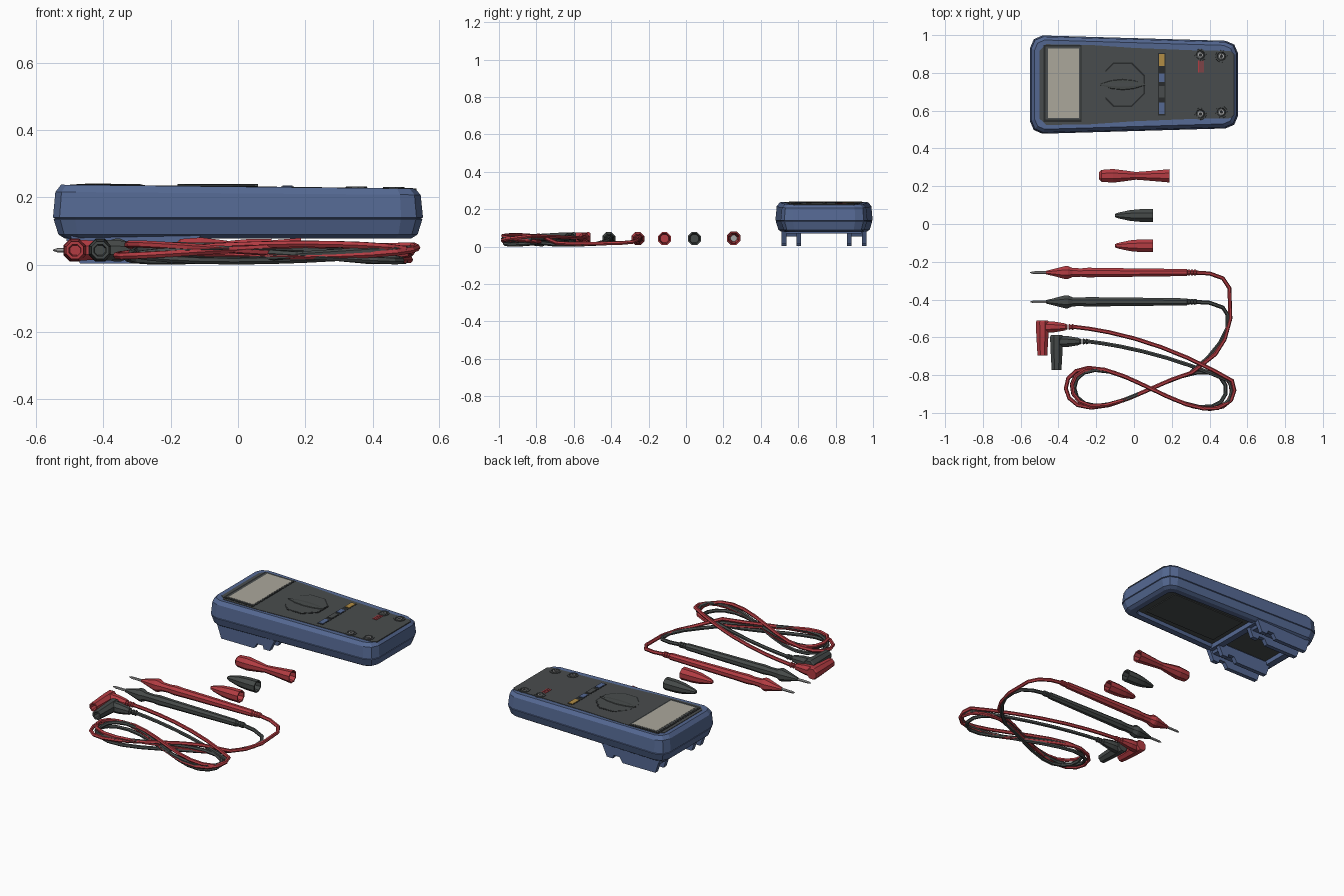
import bpy, bmesh, math
from mathutils import Vector

old = bpy.data.objects.get("Cube")
if old:
    bpy.data.objects.remove(old, do_unlink=True)


def material(name, r, g, b):
    m = bpy.data.materials.new(name)
    m.use_nodes = True
    m.diffuse_color = (r, g, b, 1)
    m.node_tree.nodes["Principled BSDF"].inputs["Base Color"].default_value = (r, g, b, 1)
    return m


BLUE = material("case blue", .09, .14, .29)
PANEL = material("panel grey", .066, .073, .074)
BLACK = material("black", .022, .024, .025)
RED = material("lead red", .45, .045, .055)
DARK = material("lead charcoal", .06, .068, .066)
SCREEN = material("screen beige", .41, .39, .33)
OCHRE = material("button ochre", .45, .27, .06)
METAL = material("probe metal", .36, .36, .36)


def finish(name, bm, *mats):
    bmesh.ops.recalc_face_normals(bm, faces=bm.faces)
    mesh = bpy.data.meshes.new(name)
    bm.to_mesh(mesh)
    bm.free()
    for m in mats:
        mesh.materials.append(m)
    bpy.context.collection.objects.link(bpy.data.objects.new(name, mesh))


def loft(name, rings, *mats):
    """Skin closed rings; the two end caps take the last material."""
    bm = bmesh.new()
    loops = [[bm.verts.new(p) for p in ring] for ring in rings]
    n = len(loops[0])
    for a, b in zip(loops, loops[1:]):
        for i in range(n):
            j = (i + 1) % n
            bm.faces.new((a[i], a[j], b[j], b[i]))
    for end in (loops[0], loops[-1]):
        bm.faces.new(end).material_index = len(mats) - 1
    finish(name, bm, *mats)


def lathe(name, centre, axis, profile, *mats, sides=8):
    """Turn (position, radius) pairs around a line along axis through centre."""
    axis = Vector(axis)
    u = axis.orthogonal().normalized()
    v = axis.cross(u)
    rings = []
    for pos, r in profile:
        mid = Vector(centre) + axis * pos
        angles = [math.tau * (i + .5) / sides for i in range(sides)]
        rings.append([mid + (u * math.cos(a) + v * math.sin(a)) * r for a in angles])
    loft(name, rings, *mats)


def top(x):
    """Height of the sloping face of the meter."""
    return .231 - .011 * x


def facing(name, corners, mat, lift=.004, drop=.01):
    """Thin plate lying on the sloping face."""
    loft(name, [[(x, y, top(x) + h) for x, y in corners] for h in (-drop, lift)], mat)


def plate(name, x0, x1, y0, y1, mat, lift=.004):
    facing(name, [(x0, y0), (x1, y0), (x1, y1), (x0, y1)], mat, lift)


MID = .738


def outline(inset, z, slope=0):
    """Tapered plan of the meter with rounded corners."""
    pts = []
    for sx, sy in ((-1, -1), (1, -1), (1, 1), (-1, 1)):
        half = (.26 if sx < 0 else .232) - inset
        x, y = sx * (.55 - inset), sy * half
        c = .065 - inset * .5
        trio = [(x, y - sy * c), (x - sx * c * .3, y - sy * c * .3), (x - sx * c, y)]
        pts += trio if sx * sy > 0 else trio[::-1]
    return [(x, MID + y, z - slope * x) for x, y in pts]


# Meter case with a fine seam and a recessed dark underside
loft("meter_case", [
    outline(.075, .1), outline(.07, .078), outline(.035, .078), outline(.016, .09),
    outline(.002, .135), outline(.006, .137), outline(.0, .14),
    outline(.007, .212, .008), outline(.024, .232, .011), outline(.06, .23, .011)], BLUE)
loft("underside_floor", [outline(.076, .098), outline(.076, .11)], PANEL)

# Control panel, narrower towards the sockets
EDGE = [(-.5, .18), (-.465, .214), (-.23, .21), (0, .194), (.3, .182), (.51, .178), (.53, .16)]
facing("control_panel", [(x, MID - h) for x, h in EDGE] + [(x, MID + h) for x, h in EDGE[::-1]],
       PANEL, .002)

# Display
plate("screen_frame", -.48, -.277, .54, .948, BLACK, .0035)
plate("screen_surround", -.468, -.284, .552, .94, PANEL, .0045)
plate("screen_glass", -.455, -.29, .56, .93, SCREEN, .0055)

# Rotary selector: thin ring, disc and pointed grip
DIAL = (-.06, .738, top(-.06))
lathe("selector_ring", DIAL, (0, 0, 1), [(-.01, .128), (.003, .128)], BLACK)
lathe("selector_disc", DIAL, (0, 0, 1), [(-.01, .121), (.004, .119)], PANEL)


def lens(width, z):
    xs = [-.12, -.06, 0, .06, .12]
    side = [(x, width * (1 - (x / .125) ** 2)) for x in xs]
    pts = [(x, -y) for x, y in side] + [(x, y) for x, y in reversed(side)]
    return [(DIAL[0] + x, DIAL[1] + y, DIAL[2] + z) for x, y in pts]


loft("selector_grip", [lens(.032, 0), lens(.026, .007), lens(.01, .008)], DARK, PANEL)

# Button strip
plate("button_strip", .128, .166, .575, .905, BLACK, .003)
for name, y, half, mat in (("mode", .868, .031, OCHRE), ("range", .775, .022, BLUE),
                           ("hold", .7, .03, PANEL), ("light", .612, .03, BLUE)):
    plate(name + "_button", .132, .162, y - half, y + half, mat, .006)

# Input sockets and the red warning mark
for i, (x, y) in enumerate(((.352, .895), (.463, .888), (.352, .583), (.463, .592))):
    spot = (x, y, top(x))
    lathe(f"socket_{i + 1}", spot, (0, 0, 1),
          [(-.01, .034), (.005, .032), (.005, .024), (.002, .022)], PANEL, BLACK, sides=10)
    lathe(f"socket_contact_{i + 1}", spot, (0, 0, 1),
          [(-.01, .015), (.005, .014), (.005, .009), (.003, .008)], METAL, BLACK)
for i in range(3):
    plate(f"warning_mark_{i + 1}", .34 + .011 * i, .347 + .011 * i, .802, .865, RED, .0035)


# Stand below: paired legs with clip notches, joined into arches
def slab(name, profile, y0, y1, mat):
    loft(name, [[(x, y, z) for x, z in profile] for y in (y0, y1)], mat)


LEG = [(-.5, .09), (-.47, .004), (-.25, .004), (-.23, .035), (-.19, .035),
       (-.185, .015), (-.145, .015), (-.11, .09)]
BRIDGE = [(-.5, .1), (-.49, .055), (-.14, .055), (-.12, .1)]
for side, s in (("right", -1), ("left", 1)):
    for part, off in (("inner", .135), ("outer", .215)):
        y = MID + s * off
        slab(f"stand_leg_{side}_{part}", LEG, y - .013, y + .013, BLUE)
    ends = sorted((MID + s * .13, MID + s * .22))
    slab(f"stand_arch_{side}", BRIDGE, *ends, BLUE)
BAR = [(-.15, .11), (-.15, .07), (-.11, .07), (-.11, .11)]
slab("stand_crossbar", BAR, MID - .2, MID + .2, BLUE)
slab("stand_end_bar", [(x - .36, z) for x, z in BAR], MID - .2, MID + .2, BLUE)
slab("battery_cover", [(-.08, .11), (-.08, .093), (.42, .093), (.42, .11)],
     MID - .13, MID + .13, PANEL)

# Loose crocodile clip sleeve and probe caps, hollow at the wide end
X = (1, 0, 0)
lathe("clip_sleeve", (0, .255, .045), X,
      [(-.185, .02), (-.172, .034), (-.11, .039), (-.05, .031), (.01, .022), (.06, .026),
       (.188, .038), (.188, .031), (.09, .018)], RED, METAL)
for name, y, mat in (("charcoal", .045, DARK), ("red", -.115, RED)):
    lathe(name + "_probe_cap", (0, y, .043), X,
          [(-.1, .009), (-.085, .016), (-.02, .031), (.03, .036), (.1, .037),
           (.1, .029), (.0, .024)], mat)


# Test leads: probe, figure-eight cable and angled plug
def lead(name, mat, probe_y, plug, size, phase, low, bow, bend):
    z = .043
    lathe(name + "_probe_tip", (0, probe_y, z), X,
          [(-.55, .002), (-.535, .007), (-.44, .008)], METAL, sides=6)
    lathe(name + "_probe_handle", (0, probe_y, z), X,
          [(-.465, .01), (-.43, .019), (-.365, .037), (-.35, .037), (-.325, .026), (-.28, .024),
           (-.24, .028), (-.18, .026), (.0, .024), (.28, .02), (.285, .015)], mat)
    for i in range(3):
        lathe(f"{name}_probe_relief_{i + 1}", (.285 + i * .016, probe_y, z), X,
              [(0, .017), (.012, .016), (.016, .012)], mat)

    px, py = plug
    lathe(name + "_plug_barrel", (px, py, z), (0, -1, 0),
          [(-.035, .032), (-.025, .037), (.04, .035), (.15, .028), (.15, .019), (.06, .016)], mat)
    lathe(name + "_plug_arm", (px, py, z), X, [(0, .034), (.06, .031), (.122, .02)], mat)
    for i in range(3):
        lathe(f"{name}_plug_relief_{i + 1}", (px + .12 + i * .017, py, z), X,
              [(0, .012), (.005, .017), (.013, .013)], mat)

    path = [(.32, probe_y, z), (.4, probe_y - .005, .035), (.47, probe_y - .03, .025)] + bend
    steps = 46
    start, end = math.pi * .34, math.tau * 2 + .25
    for i in range(steps + 1):
        t = start + (end - start) * i / steps
        grow = size + .04 * math.sin(t * .5 + phase)
        path.append((.09 + .435 * grow * math.cos(t),
                     -.872 + .102 * grow * math.sin(2 * t) - .008 * math.cos(t),
                     low + .018 * (1 + math.sin(t * 1.5 + phase))))
    a, b = Vector(path[-1]), Vector((px + .17, py, z))
    for k in (.12, .28, .45, .62, .78, .9, 1):
        p = a.lerp(b, k)
        path.append((p.x, p.y + bow * k * (1 - k), p.z))
    path.append((px + .14, py, z))

    curve = bpy.data.curves.new(name + "_cable", "CURVE")
    curve.dimensions = "3D"
    curve.bevel_depth = .0108
    curve.bevel_resolution = 1
    curve.use_fill_caps = True
    spline = curve.splines.new("POLY")
    spline.points.add(len(path) - 1)
    for point, co in zip(spline.points, path):
        point.co = (*co, 1)
    spline.use_smooth = False
    curve.materials.append(mat)
    bpy.context.collection.objects.link(bpy.data.objects.new(name + "_cable", curve))


lead("red_lead", RED, -.257, (-.485, -.545), 1.0, .4, .026, .2,
     [(.505, -.34, .02), (.51, -.5, .015), (.48, -.61, .015), (.43, -.69, .02)])
lead("charcoal_lead", DARK, -.412, (-.41, -.622), .95, 2, .011, .12,
     [(.495, -.48, .015), (.495, -.55, .012), (.455, -.63, .012), (.39, -.71, .012)])
